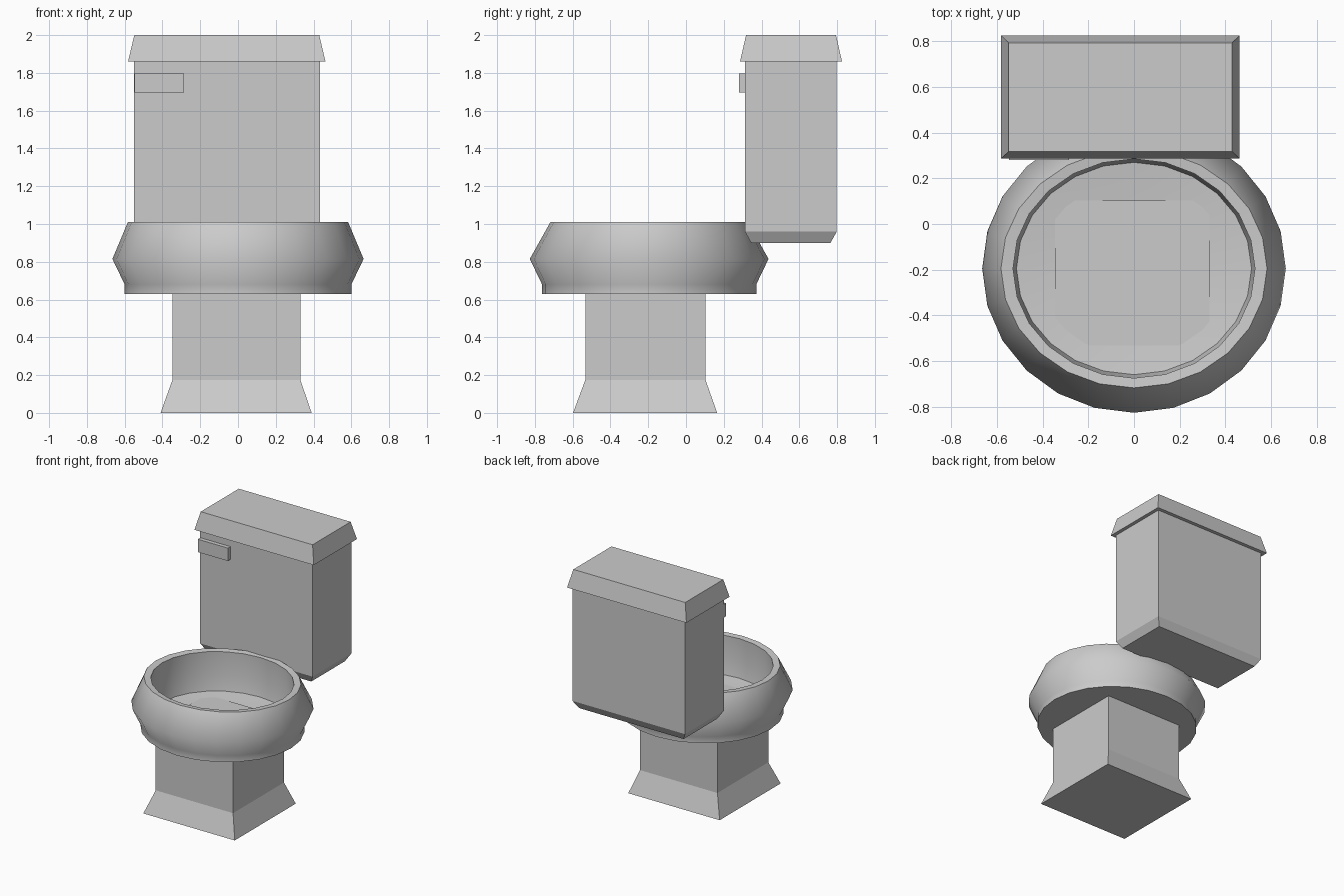
import bpy, bmesh
from math import sin, cos, pi, radians

if "Cube" in bpy.data.objects:
    bpy.data.objects.remove(bpy.data.objects["Cube"])


def loft(name, rings):
    """Closed skin through a list of vertex rings, capped at both ends."""
    bm = bmesh.new()
    loops = [[bm.verts.new(p) for p in ring] for ring in rings]
    n = len(loops[0])
    for a, b in zip(loops, loops[1:]):
        for i in range(n):
            j = (i + 1) % n
            bm.faces.new((a[i], a[j], b[j], b[i]))
    bm.faces.new(loops[0][::-1])
    bm.faces.new(loops[-1])
    bmesh.ops.recalc_face_normals(bm, faces=bm.faces)
    mesh = bpy.data.meshes.new(name)
    bm.to_mesh(mesh)
    bm.free()
    ob = bpy.data.objects.new(name, mesh)
    bpy.context.collection.objects.link(ob)
    return ob


def rect(x0, x1, y0, y1, z):
    return [(x0, y0, z), (x1, y0, z), (x1, y1, z), (x0, y1, z)]


def oval(rx, ry, z, sides=24):
    return [(rx * cos(2 * pi * i / sides), -0.195 + ry * sin(2 * pi * i / sides), z)
            for i in range(sides)]


# Flared pedestal, its top just showing inside the bowl
loft("pedestal", [rect(-0.41, 0.39, -0.598, 0.165, 0),
                  rect(-0.347, 0.33, -0.533, 0.103, 0.175),
                  rect(-0.347, 0.33, -0.533, 0.103, 0.69)])

# Bowl: outside from the bottom up, over the rim, down to the basin floor
bowl_profile = [(0.60, 0.567, 0.63), (0.60, 0.567, 0.68), (0.665, 0.632, 0.815),
                (0.583, 0.523, 1.01), (0.53, 0.48, 1.005), (0.535, 0.485, 0.82),
                (0.515, 0.465, 0.70), (0.10, 0.09, 0.655)]
bowl = loft("bowl", [oval(*p) for p in bowl_profile])
bpy.context.view_layer.objects.active = bowl
bowl.select_set(True)
bpy.ops.object.shade_smooth_by_angle(angle=radians(65))

# Tank with a chamfered underside
loft("tank", [rect(-0.515, 0.40, 0.345, 0.765, 0.90),
              rect(-0.55, 0.435, 0.312, 0.798, 0.96),
              rect(-0.55, 0.435, 0.312, 0.798, 1.87)])

# Tapered tank lid
loft("tank_lid", [rect(-0.582, 0.463, 0.286, 0.826, 1.86),
                  rect(-0.549, 0.43, 0.318, 0.794, 2.0)])

# Flush handle
loft("flush_handle", [rect(-0.547, -0.285, 0.28, 0.32, 1.695),
                      rect(-0.547, -0.285, 0.28, 0.32, 1.797)])
